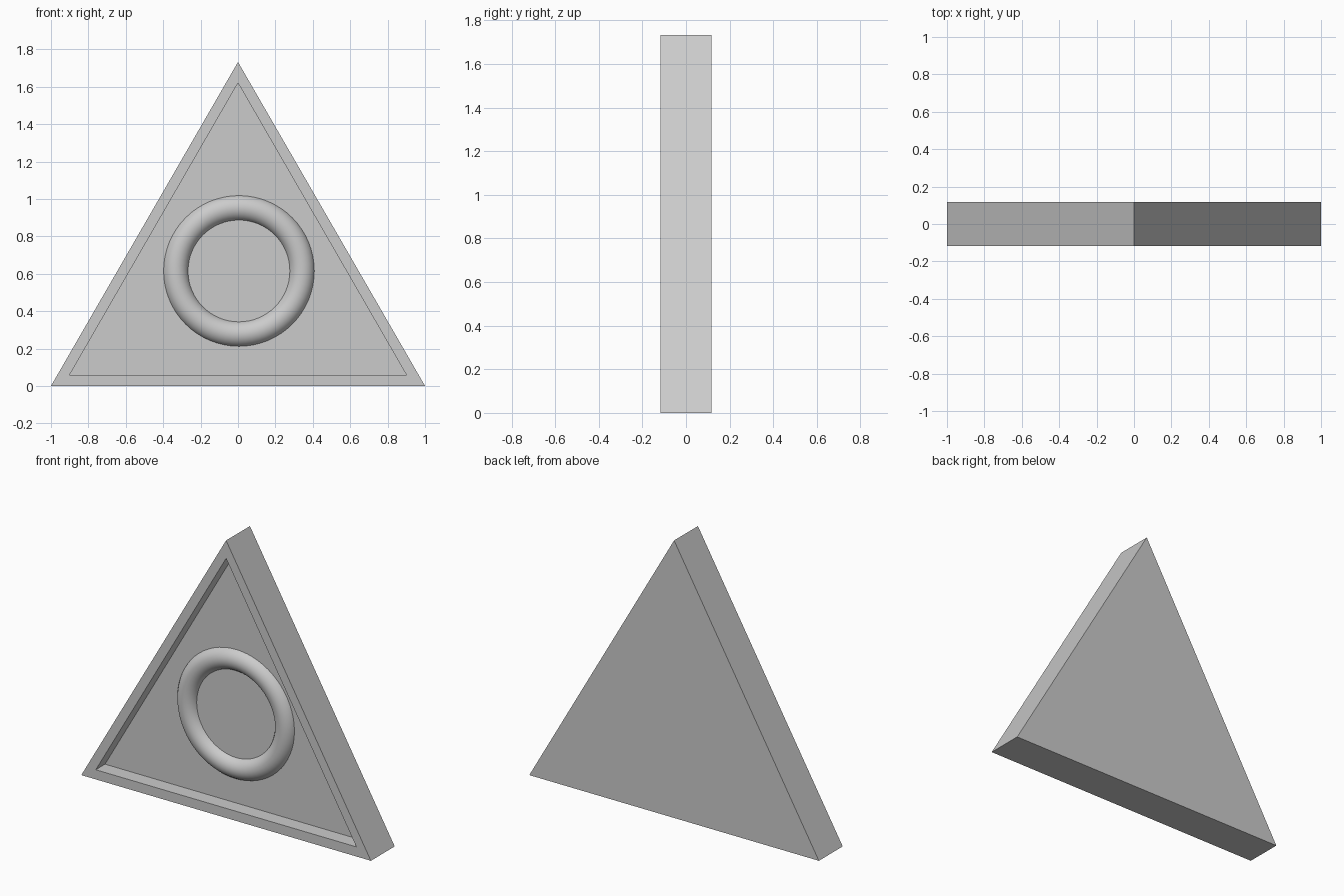
import bpy, bmesh, math

if "Cube" in bpy.data.objects:
    bpy.data.objects.remove(bpy.data.objects["Cube"])

HALF = 0.1175      # half thickness of the plate
FLOOR = -0.026     # y of the recessed panel
OUTER = [(-1, 0), (1, 0), (0, math.sqrt(3))]
INNER = [(-0.9, 0.06), (0.9, 0.06), (0, 1.62)]

# Triangular plate with a raised rim around a recessed front panel
bm = bmesh.new()


def ring(profile, y):
    return [bm.verts.new((x, y, z)) for x, z in profile]


def bridge(a, b):
    for i in range(3):
        j = (i + 1) % 3
        bm.faces.new((a[i], a[j], b[j], b[i]))


rings = [ring(OUTER, HALF), ring(OUTER, -HALF), ring(INNER, -HALF), ring(INNER, FLOOR)]
for a, b in zip(rings, rings[1:]):
    bridge(a, b)
bm.faces.new(rings[0])
bm.faces.new(rings[-1])
bmesh.ops.recalc_face_normals(bm, faces=bm.faces)
mesh = bpy.data.meshes.new("triangle_plate")
bm.to_mesh(mesh)
bm.free()
plate = bpy.data.objects.new("triangle_plate", mesh)
bpy.context.collection.objects.link(plate)

# Round ring partly sunk into the recessed panel
bpy.ops.mesh.primitive_torus_add(
    major_radius=0.3375, minor_radius=0.071, major_segments=64, minor_segments=24,
    location=(0.005, 0, 0.615), rotation=(math.pi / 2, 0, 0))
torus = bpy.context.object
torus.name = "centre_ring"
bpy.ops.object.shade_smooth()
